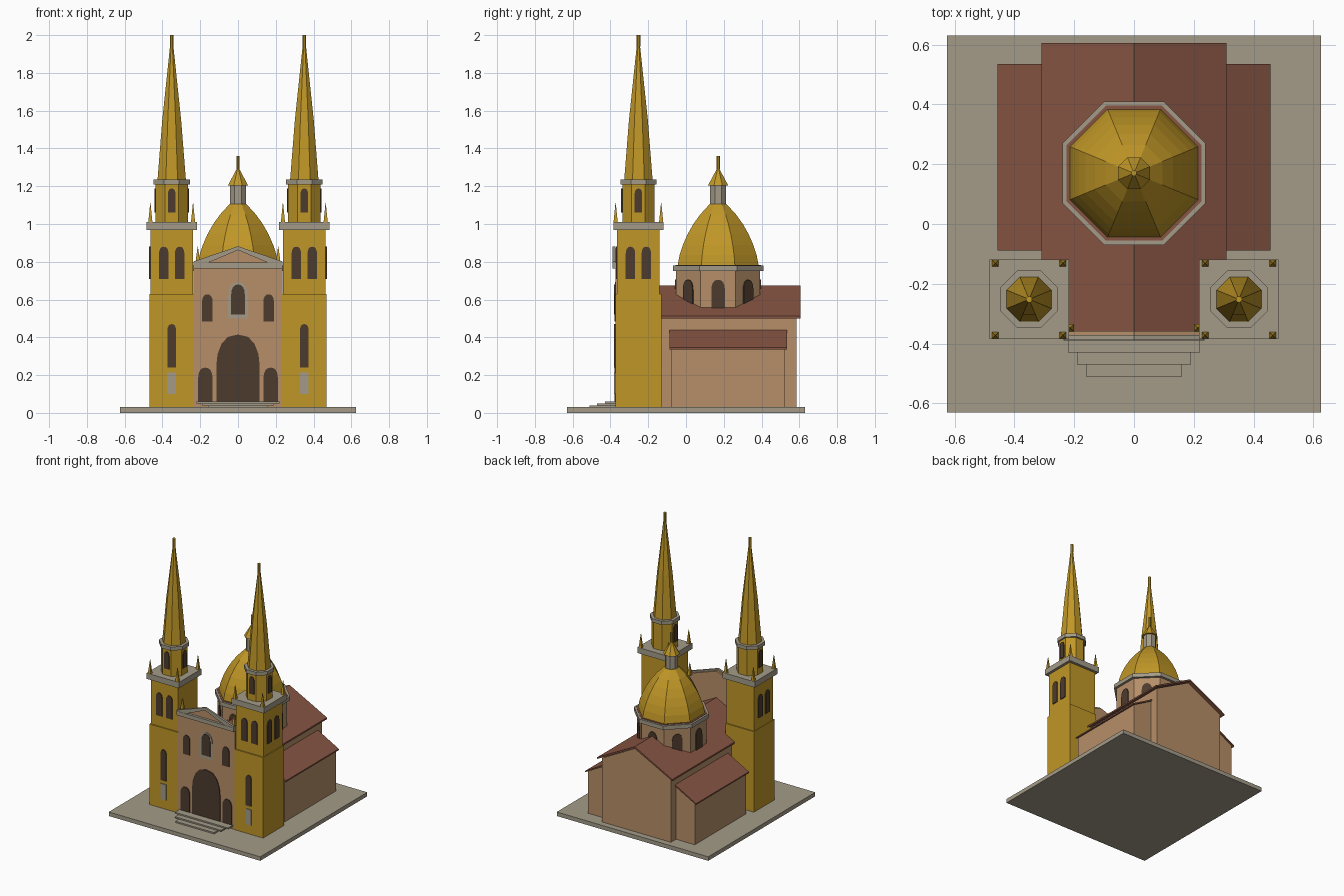
import bpy, bmesh, math
from mathutils import Vector

old = bpy.data.objects.get("Cube")
if old:
    bpy.data.objects.remove(old, do_unlink=True)


def material(name, rgb):
    m = bpy.data.materials.new(name)
    m.use_nodes = True
    col = (*rgb, 1)
    m.diffuse_color = col
    m.node_tree.nodes["Principled BSDF"].inputs["Base Color"].default_value = col
    return m


GOLD = material("golden ochre", (0.53, 0.31, 0.02))
WALL = material("tan wall", (0.47, 0.275, 0.14))
STONE = material("grey stone", (0.37, 0.33, 0.25))
ROOF = material("red roof", (0.24, 0.09, 0.055))
DARK = material("dark opening", (0.075, 0.044, 0.027))


def finish(name, bm, mat):
    bmesh.ops.recalc_face_normals(bm, faces=bm.faces)
    mesh = bpy.data.meshes.new(name)
    bm.to_mesh(mesh)
    bm.free()
    mesh.materials.append(mat)
    ob = bpy.data.objects.new(name, mesh)
    bpy.context.collection.objects.link(ob)
    return ob


def extrude(name, mat, points, offset):
    """Closed prism from a flat outline moved along offset."""
    bm = bmesh.new()
    face = bm.faces.new([bm.verts.new(p) for p in points])
    geo = bmesh.ops.extrude_face_region(bm, geom=[face])["geom"]
    bmesh.ops.translate(bm, vec=Vector(offset),
                        verts=[g for g in geo if isinstance(g, bmesh.types.BMVert)])
    if not face.is_valid or len(bm.faces) < len(points) + 2:
        bm.faces.new([v for v in bm.verts][:len(points)])
    return finish(name, bm, mat)


def section(name, mat, xz, y0, y1):
    return extrude(name, mat, [(x, y0, z) for x, z in xz], (0, y1 - y0, 0))


def box(name, mat, x0, x1, y0, y1, z0, z1):
    return section(name, mat, [(x0, z0), (x1, z0), (x1, z1), (x0, z1)], y0, y1)


def lathe(name, mat, x, y, profile, sides=8):
    """Faceted solid; profile lists (distance to flat side, height)."""
    bm = bmesh.new()
    k = 1 / math.cos(math.pi / sides)
    rings = []
    for r, z in profile:
        rings.append([bm.verts.new((x + r * k * math.cos((i + 0.5) * math.tau / sides),
                                    y + r * k * math.sin((i + 0.5) * math.tau / sides), z))
                      for i in range(sides)])
    for a, b in zip(rings, rings[1:]):
        for i in range(sides):
            j = (i + 1) % sides
            bm.faces.new((a[i], a[j], b[j], b[i]))
    bm.faces.new(rings[0])
    bm.faces.new(rings[-1])
    return finish(name, bm, mat)


def arch(name, mat, x, y, angle, half, z0, z1, out=0.006):
    """Pointed arch plate on a wall whose outward direction is angle."""
    n = Vector((math.cos(angle), math.sin(angle), 0))
    u = Vector((-n.y, n.x, 0))
    rise = min(1.45 * half, 0.6 * (z1 - z0))
    side = [(half * math.cos(t * math.pi / 8) ** 0.8, z1 - rise + rise * math.sin(t * math.pi / 8))
            for t in range(4)]
    outline = [(half, z0)] + side + [(0, z1)] + [(-a, z) for a, z in reversed(side)] + [(-half, z0)]
    base = Vector((x, y, 0)) - n * 0.002
    pts = [base + u * a + Vector((0, 0, z)) for a, z in outline]
    return extrude(name, mat, pts, n * (out + 0.002))


FRONT = -math.pi / 2

# Plinth and entrance steps
box("plinth", STONE, -0.625, 0.625, -0.63, 0.63, 0, 0.03)
for i, (w, y) in enumerate([(0.16, -0.51), (0.19, -0.47), (0.22, -0.43)]):
    box(f"step_{i + 1}", STONE, -w, w, y, -0.37, 0.03 + i * 0.01, 0.04 + i * 0.01)

# Nave with gabled roof
section("nave", WALL, [(-0.285, 0.03), (0.285, 0.03), (0.285, 0.505), (0, 0.655), (-0.285, 0.505)],
        -0.36, 0.585)
section("nave_roof", ROOF, [(-0.31, 0.5), (0, 0.66), (0.31, 0.5), (0.31, 0.512), (0, 0.674),
                            (-0.31, 0.512)], -0.362, 0.605)

# Side aisles with lean-to roofs
for s, side in ((1, "left"), (-1, "right")):
    section(f"{side}_aisle", WALL, [(s * 0.28, 0.03), (s * 0.44, 0.03), (s * 0.44, 0.342),
                                    (s * 0.28, 0.43)], -0.08, 0.525)
    section(f"{side}_aisle_roof", ROOF, [(s * 0.28, 0.43), (s * 0.457, 0.335), (s * 0.457, 0.345),
                                         (s * 0.28, 0.442)], -0.088, 0.535)

# Facade wall, cornice and gable trim
section("facade", WALL, [(-0.235, 0.03), (0.235, 0.03), (0.235, 0.79), (0, 0.87), (-0.235, 0.79)],
        -0.372, -0.358)
box("facade_cornice", STONE, -0.236, 0.236, -0.39, -0.36, 0.765, 0.795)
section("gable_trim", STONE, [(-0.235, 0.79), (-0.17, 0.79), (0, 0.862), (0.17, 0.79),
                              (0.235, 0.79), (0.235, 0.802), (0, 0.882), (-0.235, 0.802)], -0.388, -0.372)

# Facade openings
fy = -0.372
arch("portal", DARK, 0, fy, FRONT, 0.115, 0.05, 0.415)
arch("rose_window_frame", STONE, 0, fy, FRONT, 0.052, 0.5, 0.692, 0.005)
arch("rose_window", DARK, 0, fy, FRONT, 0.036, 0.52, 0.68, 0.008)
for s, side in ((1, "left"), (-1, "right")):
    arch(f"{side}_side_door", DARK, s * 0.173, fy, FRONT, 0.038, 0.05, 0.24)
    arch(f"{side}_facade_window", DARK, s * 0.162, fy, FRONT, 0.028, 0.485, 0.628)
    lathe(f"{side}_facade_pinnacle", GOLD, s * 0.213, -0.348, [(0.013, 0.79), (0.001, 0.88)], 4)

# Twin towers
for s, side in ((1, "left"), (-1, "right")):
    x, y = s * 0.351, -0.252
    outward = 0 if s > 0 else math.pi
    box(f"{side}_tower_base", GOLD, x - 0.118, x + 0.118, y - 0.122, y + 0.122, 0.03, 0.63)
    lathe(f"{side}_belfry", GOLD, x, y, [(0.113, 0.63), (0.113, 0.97)], 4)
    lathe(f"{side}_belfry_cornice", STONE, x, y, [(0.133, 0.967), (0.133, 1.01)], 4)
    lathe(f"{side}_tower_lantern", GOLD, x, y, [(0.085, 1.01), (0.085, 1.21)])
    lathe(f"{side}_lantern_cornice", STONE, x, y, [(0.096, 1.208), (0.096, 1.235)])
    lathe(f"{side}_spire", GOLD, x, y, [(0.075, 1.235), (0.05, 1.55), (0.008, 1.95)])
    lathe(f"{side}_spire_finial", GOLD, x, y, [(0.01, 1.94), (0.01, 2.0)])
    for i in (-1, 1):
        for j in (-1, 1):
            lathe(f"{side}_pinnacle", GOLD, x + i * 0.113, y + j * 0.123 * 0.98,
                  [(0.011, 1.01), (0.001, 1.11)], 4)
        # Paired belfry windows on the front and outer faces
        arch(f"{side}_belfry_front_window", DARK, x + i * 0.042, y - 0.113, FRONT, 0.025, 0.71, 0.88)
        arch(f"{side}_belfry_side_window", DARK, x + s * 0.113, y + i * 0.042, outward, 0.025, 0.71, 0.88)
    for a in (FRONT, 0, math.pi):
        arch(f"{side}_lantern_window", DARK, x + 0.085 * math.cos(a), y + 0.085 * math.sin(a),
             a, 0.02, 1.06, 1.188)
    arch(f"{side}_tower_window", DARK, x, y - 0.122, FRONT, 0.023, 0.24, 0.47)
    box(f"{side}_tower_plaque", STONE, x - 0.023, x + 0.023, y - 0.128, y - 0.12, 0.1, 0.215)

# Crossing drum, dome and cupola
dy = 0.17
lathe("drum", WALL, 0, dy, [(0.222, 0.45), (0.222, 0.755)])
lathe("drum_cornice", STONE, 0, dy, [(0.24, 0.75), (0.24, 0.78)])
lathe("dome_flashing", ROOF, 0, dy, [(0.226, 0.778), (0.226, 0.783)])
for i in range(8):
    a = i * math.tau / 8
    arch("drum_window", DARK, 0.222 * math.cos(a), dy + 0.222 * math.sin(a), a, 0.036, 0.54, 0.705)
lathe("dome", GOLD, 0, dy, [(0.214, 0.782), (0.204, 0.835), (0.186, 0.89), (0.162, 0.945),
                            (0.131, 1.0), (0.095, 1.05), (0.045, 1.105)])
lathe("cupola", STONE, 0, dy, [(0.042, 1.1), (0.042, 1.208)])
lathe("cupola_roof", GOLD, 0, dy, [(0.053, 1.205), (0.005, 1.295)])
lathe("cupola_finial", GOLD, 0, dy, [(0.009, 1.29), (0.009, 1.36)])
